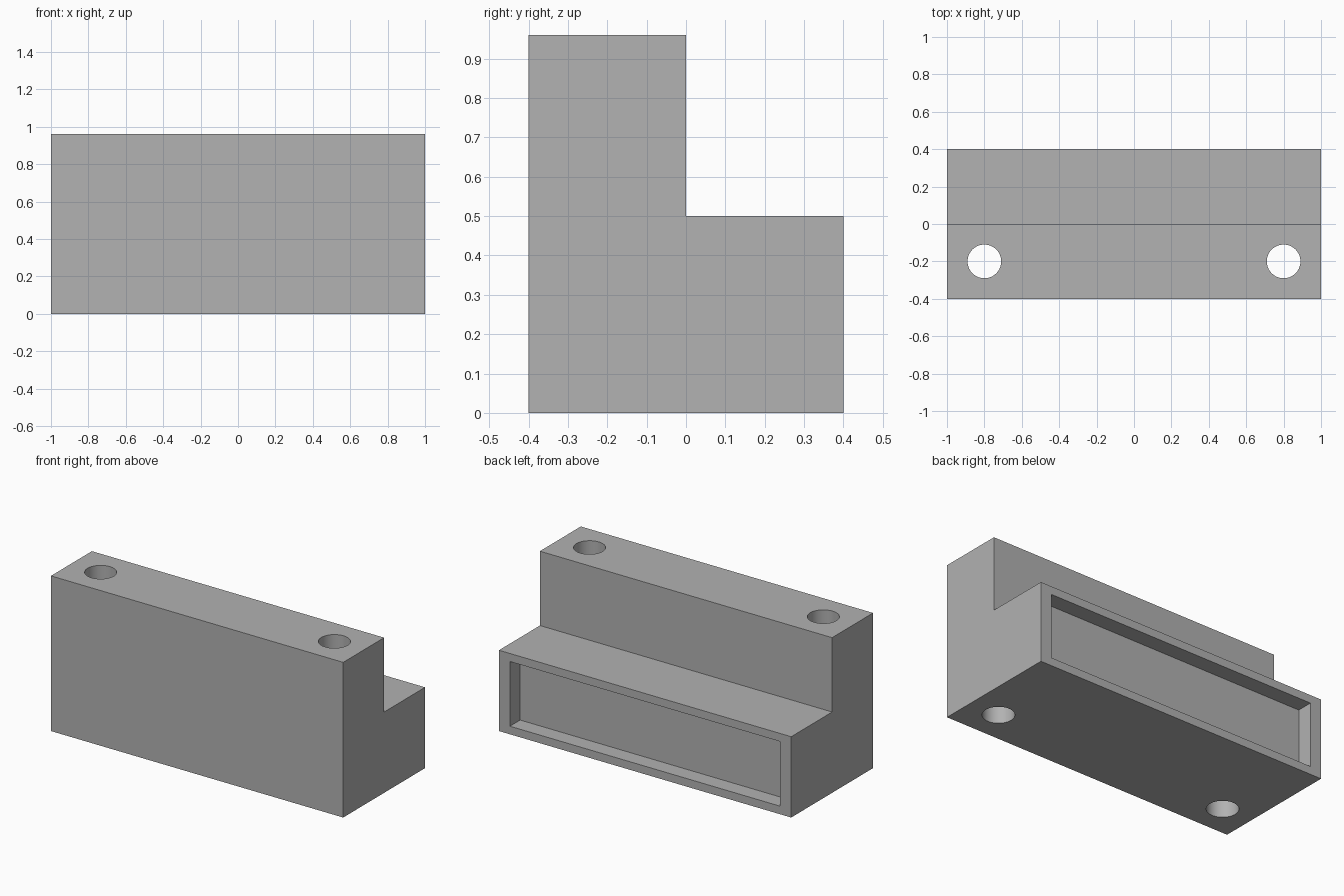
import bpy, bmesh, math

default = bpy.data.objects.get("Cube")
if default:
    bpy.data.objects.remove(default, do_unlink=True)

# Sizes
WIDTH, DEPTH, HEIGHT, STEP = 2.0, 0.8, 0.96, 0.5
HOLE_X, HOLE_Y, HOLE_R = 0.8, -0.2, 0.09
RIM_X, RIM_Z, RECESS = 0.075, 0.05, 0.1

# Single grey finish
GREY = (0.445, 0.445, 0.445, 1)
grey = bpy.data.materials.new("plain_grey")
grey.use_nodes = True
grey.diffuse_color = GREY
grey.node_tree.nodes["Principled BSDF"].inputs["Base Color"].default_value = GREY


def extruded_block(name, profile, width):
    """Extrude a (y, z) profile along x, centred on x = 0."""
    bm = bmesh.new()
    face = bm.faces.new([bm.verts.new((-width / 2, y, z)) for y, z in profile])
    new = bmesh.ops.extrude_face_region(bm, geom=[face])["geom"]
    bmesh.ops.translate(bm, vec=(width, 0, 0),
                        verts=[v for v in new if isinstance(v, bmesh.types.BMVert)])
    bmesh.ops.recalc_face_normals(bm, faces=bm.faces)
    mesh = bpy.data.meshes.new(name)
    bm.to_mesh(mesh)
    bm.free()
    mesh.materials.append(grey)
    obj = bpy.data.objects.new(name, mesh)
    bpy.context.collection.objects.link(obj)
    return obj


def cut(target, cutter):
    """Subtract the cutter from the target, then remove it."""
    cutter.hide_render = True
    mod = target.modifiers.new("cut", 'BOOLEAN')
    mod.operation, mod.solver, mod.object = 'DIFFERENCE', 'EXACT', cutter
    bpy.ops.object.select_all(action='DESELECT')
    target.select_set(True)
    bpy.context.view_layer.objects.active = target
    bpy.ops.object.modifier_apply(modifier=mod.name)
    bpy.data.objects.remove(cutter, do_unlink=True)


# Stepped body
front, back = -DEPTH / 2, DEPTH / 2
body = extruded_block("stepped_body", [
    (front, 0), (back, 0), (back, STEP), (0, STEP), (0, HEIGHT), (front, HEIGHT)], WIDTH)

# Shallow rectangular recess in the back
low, high = RIM_Z, STEP - RIM_Z
inner, outer = back - RECESS, back + RECESS
cut(body, extruded_block("recess_cutter", [
    (inner, low), (outer, low), (outer, high), (inner, high)], WIDTH - 2 * RIM_X))

# Vertical through holes, one near each end
for side in (-1, 1):
    bpy.ops.mesh.primitive_cylinder_add(vertices=64, radius=HOLE_R, depth=HEIGHT + 0.4,
                                        location=(side * HOLE_X, HOLE_Y, HEIGHT / 2))
    hole = bpy.context.object
    hole.name = "hole_cutter"
    hole.data.materials.append(grey)
    cut(body, hole)

# Smooth hole walls, crisp box edges
bpy.ops.object.shade_smooth_by_angle(angle=math.radians(30))
